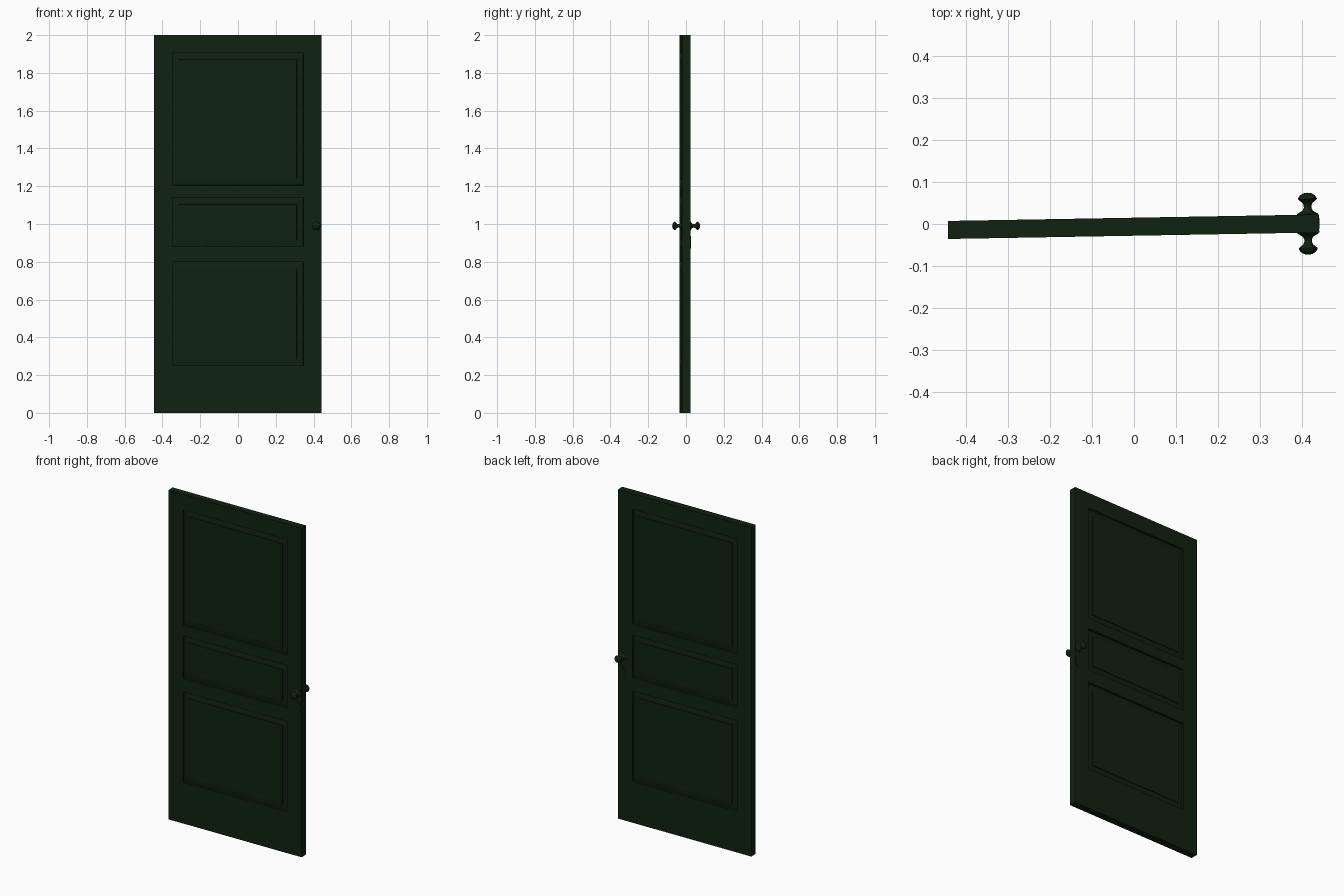
import bpy, bmesh, math
from mathutils import Matrix, Vector

if "Cube" in bpy.data.objects:
    bpy.data.objects.remove(bpy.data.objects["Cube"])

# the whole door stands slightly ajar, turned one degree about z
AJAR = Matrix.Translation((-0.001, -0.0065, 0)) @ Matrix.Rotation(math.radians(1), 4, 'Z')
T = 0.0215            # half thickness of the leaf
KX, KZ = 0.416, 0.99  # knob position

green = bpy.data.materials.new("dark_green")
green.diffuse_color = (0.0045, 0.016, 0.005, 1)
green.use_nodes = True
green.node_tree.nodes["Principled BSDF"].inputs["Base Color"].default_value = green.diffuse_color


def finish(bm, name, smooth=False):
    bmesh.ops.recalc_face_normals(bm, faces=bm.faces)
    me = bpy.data.meshes.new(name)
    bm.to_mesh(me)
    bm.free()
    ob = bpy.data.objects.new(name, me)
    bpy.context.collection.objects.link(ob)
    me.materials.append(green)
    ob.matrix_world = AJAR
    if smooth:
        bpy.context.view_layer.objects.active = ob
        ob.select_set(True)
        bpy.ops.object.shade_smooth_by_angle(angle=math.radians(35))
        ob.select_set(False)
    return ob


# door leaf: a slab cut at the stiles and rails
bm = bmesh.new()
bmesh.ops.create_cube(bm, size=1, matrix=Matrix.Translation((0, 0, 1)) @ Matrix.Diagonal((0.886, 2 * T, 2, 1)))
cuts = [((x, 0, 0), (1, 0, 0)) for x in (-0.347, 0.347)]
cuts += [((0, 0, z), (0, 0, 1)) for z in (0.25, 0.80, 0.88, 1.14, 1.205, 1.905)]
for co, no in cuts:
    bmesh.ops.bisect_plane(bm, geom=bm.verts[:] + bm.edges[:] + bm.faces[:], plane_co=co, plane_no=no)
bmesh.ops.recalc_face_normals(bm, faces=bm.faces)

# recessed panels with a raised field, on both sides
panels = []
for f in bm.faces:
    c = f.calc_center_median()
    if abs(f.normal.y) > 0.9 and abs(c.x) < 0.3 and any(a < c.z < b for a, b in ((0.25, 0.8), (0.88, 1.14), (1.205, 1.905))):
        panels.append(f)
for thick, depth in ((0.001, -0.012), (0.034, 0.004), (0.001, 0.004)):
    bmesh.ops.inset_individual(bm, faces=panels, thickness=thick, depth=depth, use_even_offset=True)
finish(bm, "door_leaf")


# knobs: turned profile (radius, distance from the leaf), one on each side
profile = [(0.025, -0.002), (0.025, 0.002), (0.020, 0.005), (0.013, 0.009), (0.009, 0.016), (0.009, 0.022),
           (0.012, 0.028), (0.018, 0.033), (0.0225, 0.037), (0.0225, 0.039), (0.018, 0.046), (0.010, 0.051), (0, 0.0525)]
for side, tag in ((-1, "front"), (1, "back")):
    bm = bmesh.new()
    vs = [bm.verts.new((KX + r, side * (T + d), KZ)) for r, d in profile]
    es = [bm.edges.new(p) for p in zip(vs, vs[1:])]
    bmesh.ops.spin(bm, geom=vs + es, cent=(KX, 0, KZ), axis=(0, 1, 0), angle=math.tau, steps=32)
    bmesh.ops.remove_doubles(bm, verts=bm.verts, dist=1e-5)
    finish(bm, "knob_" + tag, True)

    # oval keyhole plate below the knob
    bm = bmesh.new()
    m = (Matrix.Translation((KX + 0.003, side * (T + 0.001), 0.903)) @ Matrix.Diagonal((0.021, 1, 0.033, 1))
         @ Matrix.Rotation(math.pi / 2, 4, 'X'))
    bmesh.ops.create_cone(bm, cap_ends=True, segments=32, radius1=1, radius2=1, depth=0.005, matrix=m)
    finish(bm, "keyhole_plate_" + tag, True)

# lock plate on the door edge
bm = bmesh.new()
bmesh.ops.create_cube(bm, size=1, matrix=Matrix.Translation((0.443, 0, 0.95)) @ Matrix.Diagonal((0.002, 0.026, 0.17, 1)))
finish(bm, "lock_plate")
